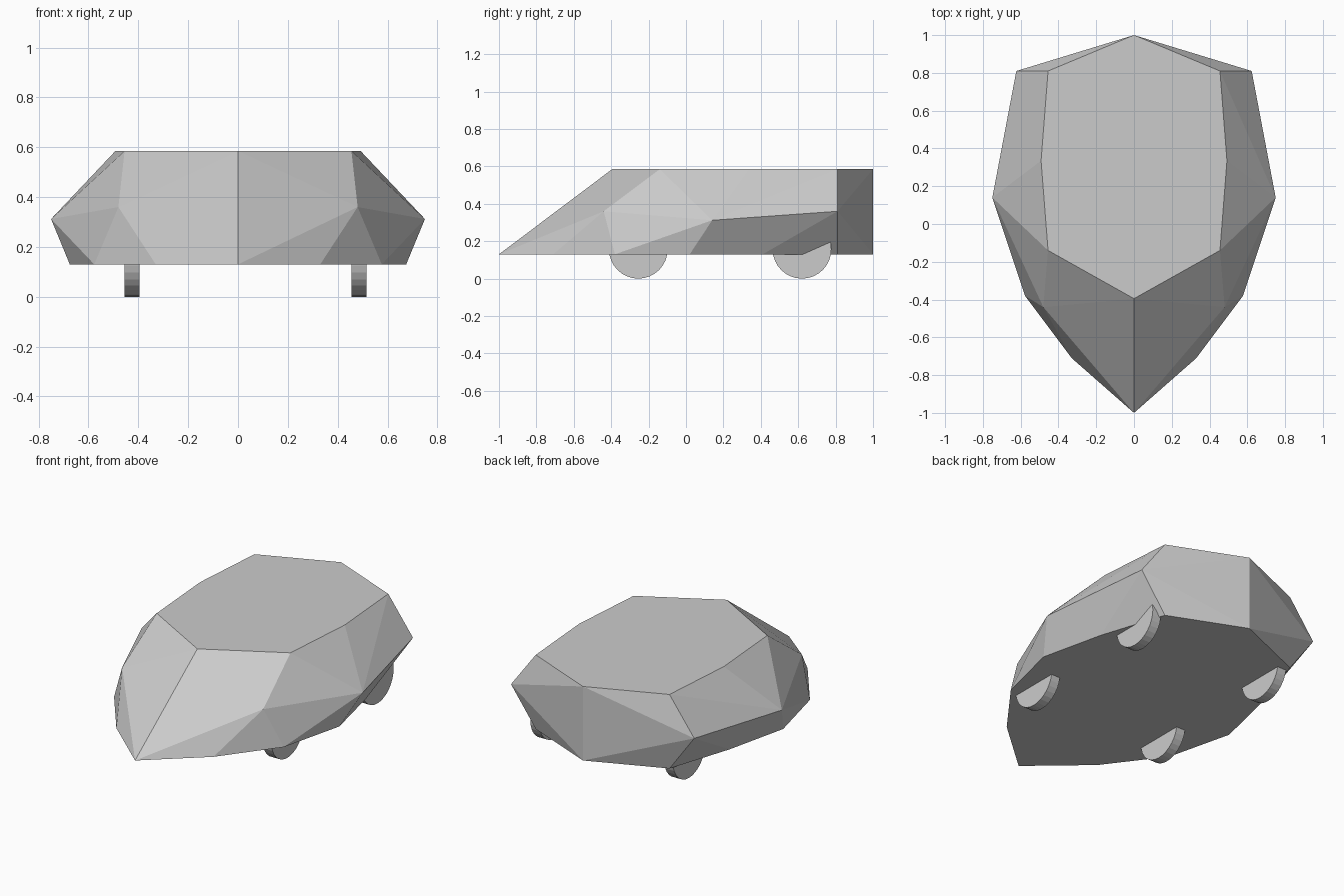
import bpy, bmesh
from math import radians

if "Cube" in bpy.data.objects:
    bpy.data.objects.remove(bpy.data.objects["Cube"])

# Right-hand half of the body: roof outline, belt line and floor outline
ROOF_Z, FLOOR_Z = 0.585, 0.13
roof = [(0, -0.395), (0.455, -0.14), (0.492, 0.335), (0.455, 0.81), (0, 1)]
floor = [(0, -1), (0.33, -0.71), (0.577, -0.38), (0.675, 0.02),
         (0.585, 0.41), (0.455, 0.81), (0, 1)]
belt = [(0.48, -0.44, 0.36), (0.75, 0.14, 0.312), (0.623, 0.81, 0.36)]


def link(name, bm):
    mesh = bpy.data.meshes.new(name)
    bm.to_mesh(mesh)
    bm.free()
    obj = bpy.data.objects.new(name, mesh)
    bpy.context.collection.objects.link(obj)
    return obj


# Faceted body: mirrored outlines wrapped in a convex shell
half = ([(x, y, ROOF_Z) for x, y in roof]
        + [(x, y, FLOOR_Z) for x, y in floor] + belt)
points = half + [(-x, y, z) for x, y, z in half if x > 0]
bm = bmesh.new()
for p in points:
    bm.verts.new(p)
bmesh.ops.convex_hull(bm, input=bm.verts)
bmesh.ops.dissolve_limit(bm, angle_limit=radians(0.5),
                         verts=bm.verts, edges=bm.edges)
bmesh.ops.recalc_face_normals(bm, faces=bm.faces)
link("body", bm)

# Four flat-shaded wheels
RADIUS, WIDTH = 0.157, 0.06
for side, x in (("left", -0.425), ("right", 0.485)):
    for end, y in (("front", -0.255), ("rear", 0.62)):
        bpy.ops.mesh.primitive_cylinder_add(
            vertices=32, radius=RADIUS, depth=WIDTH,
            location=(x, y, RADIUS), rotation=(0, radians(90), 0))
        bpy.context.object.name = f"{end}_{side}_wheel"
